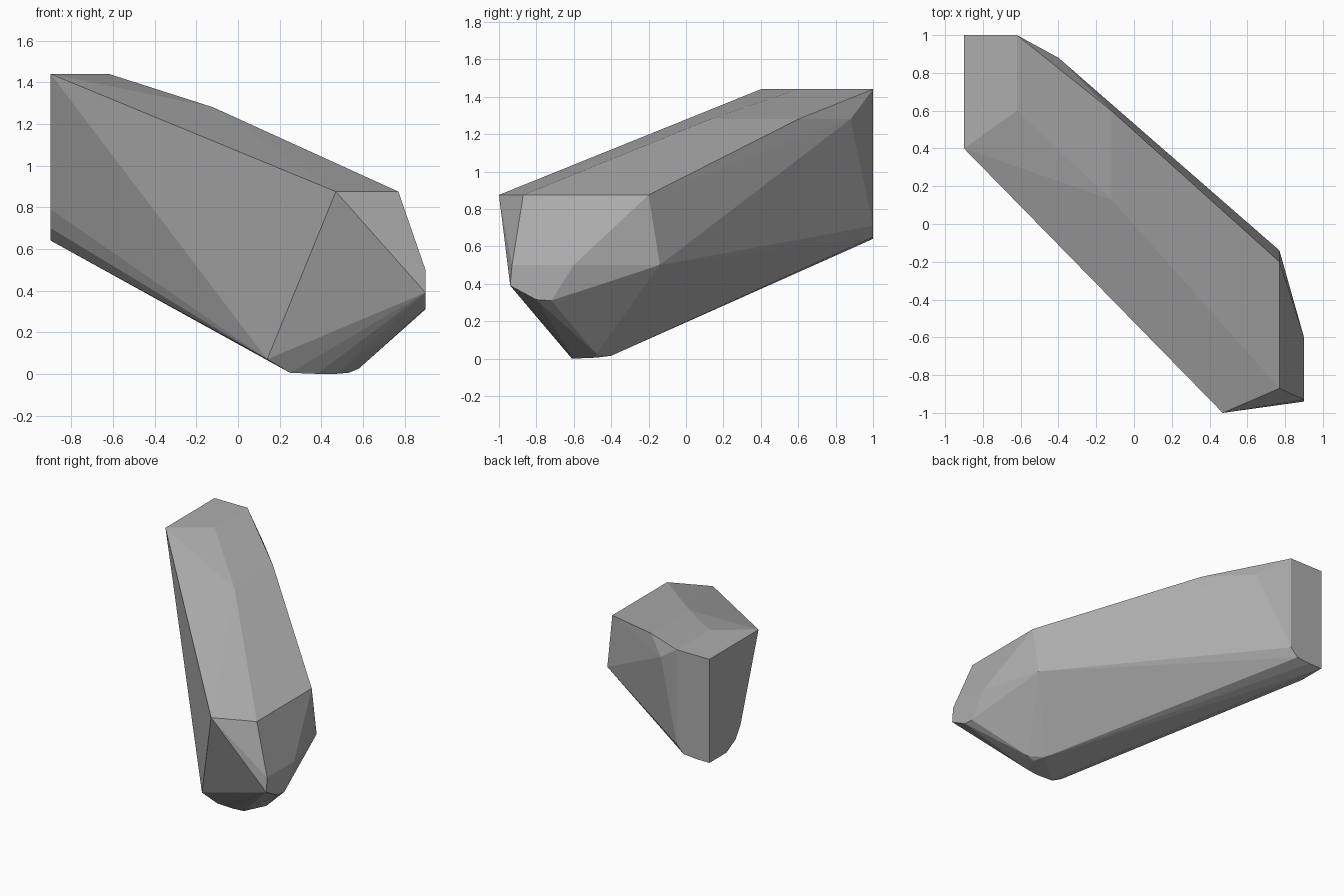
import bpy, bmesh

if "Cube" in bpy.data.objects:
    bpy.data.objects.remove(bpy.data.objects["Cube"])

# Grey stone
grey = bpy.data.materials.new("stone_grey")
grey.diffuse_color = (0.42, 0.42, 0.42, 1)
grey.use_nodes = True
grey.node_tree.nodes["Principled BSDF"].inputs["Base Color"].default_value = grey.diffuse_color

# Corners of the faceted rock, grouped by region
top_back = [(-.9, 1, 1.44), (-.62, 1, 1.44), (-.9, .4, 1.44), (-.62, .6, 1.44)]
upper_ridge = [(-.12, .6, 1.28), (-.12, .13, 1.28), (-.4, .88, 1.28)]
front_rim = [(.77, -.2, .875), (.77, -.87, .875), (.47, -1, .875), (.47, -.6, .875)]
right_side = [(.9, -.6, .5), (.9, -.93, .5), (.9, -.94, .39), (.9, -.8, .315),
              (.9, -.72, .31), (.77, -.14, .5)]
back_base = [(-.62, 1, .71), (-.68, 1, .65), (-.79, 1, .64), (-.9, 1, .64),
             (-.9, .79, .64), (-.9, .68, .7), (-.9, .62, .79)]
bottom = [(.14, -.64, .07), (.25, -.61, .005), (.38, -.61, 0), (.47, -.6, 0),
          (.53, -.48, .005), (.58, -.48, .025), (.6, -.49, .08), (.49, -.4, .015)]

# Wrap the corners in a convex shell
bm = bmesh.new()
for co in top_back + upper_ridge + front_rim + right_side + back_base + bottom:
    bm.verts.new(co)
hull = bmesh.ops.convex_hull(bm, input=bm.verts)
loose = {e for e in hull["geom_interior"] + hull["geom_unused"]
         if isinstance(e, bmesh.types.BMVert)}
bmesh.ops.delete(bm, geom=list(loose), context='VERTS')
bmesh.ops.dissolve_limit(bm, angle_limit=0.01, verts=bm.verts, edges=bm.edges)
bmesh.ops.recalc_face_normals(bm, faces=bm.faces)

mesh = bpy.data.meshes.new("rock")
bm.to_mesh(mesh)
bm.free()
mesh.materials.append(grey)
rock = bpy.data.objects.new("rock", mesh)
bpy.context.collection.objects.link(rock)
